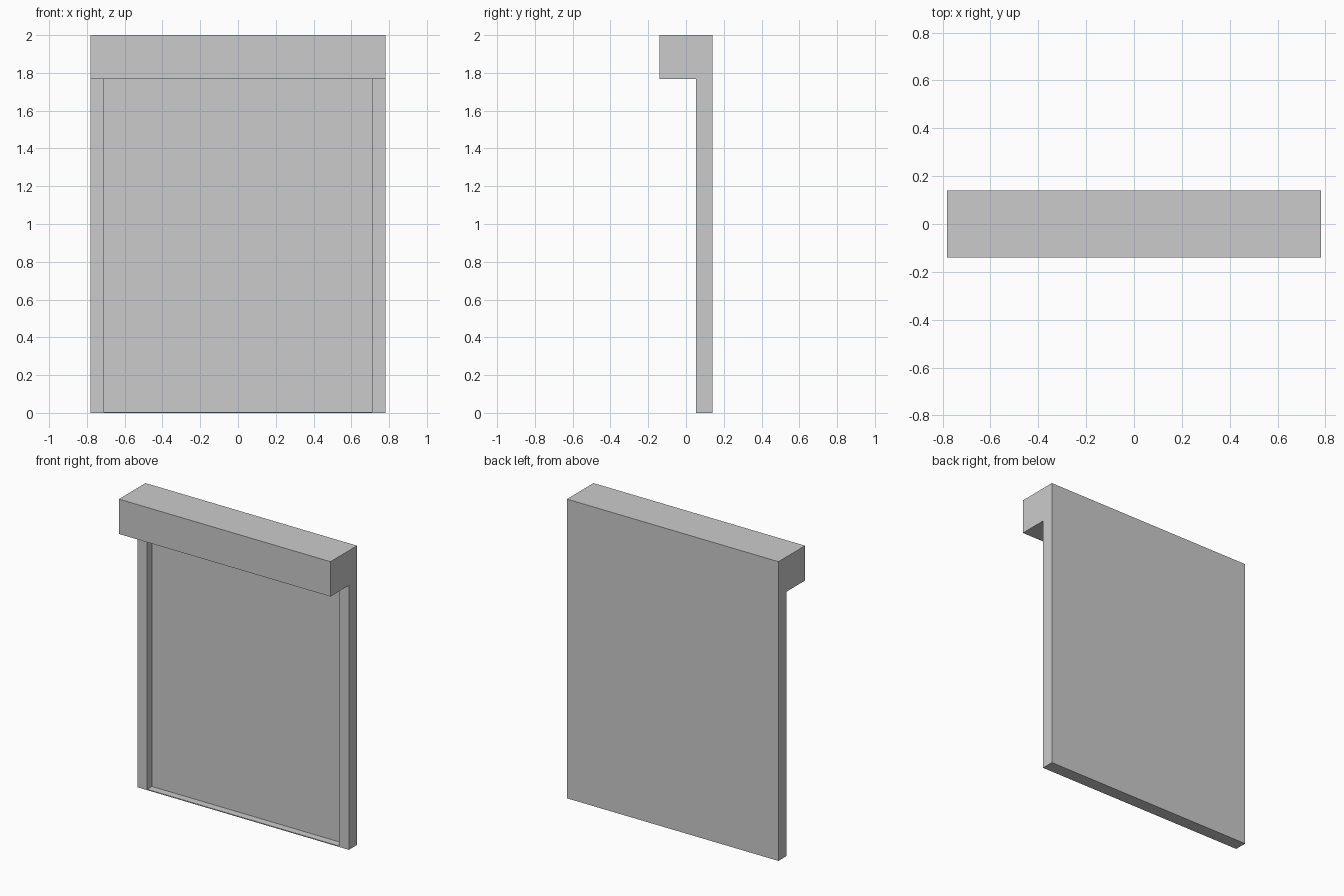
import bpy, bmesh

if "Cube" in bpy.data.objects:
    bpy.data.objects.remove(bpy.data.objects["Cube"])

HALF_W, HALF_D, TOP = 0.782, 0.14, 2.0
HEAD_Z, FRAME_Y = 1.767, 0.054
INNER_X, PANEL_Y, SILL = 0.709, 0.103, 0.006


def extrude_profile(name, profile, half_width):
    """Extrude a (y, z) outline along x."""
    bm = bmesh.new()
    face = bm.faces.new([bm.verts.new((-half_width, y, z)) for y, z in profile])
    ext = bmesh.ops.extrude_face_region(bm, geom=[face])
    verts = [v for v in ext["geom"] if isinstance(v, bmesh.types.BMVert)]
    bmesh.ops.translate(bm, verts=verts, vec=(2 * half_width, 0, 0))
    bmesh.ops.recalc_face_normals(bm, faces=bm.faces)
    mesh = bpy.data.meshes.new(name)
    bm.to_mesh(mesh)
    bm.free()
    obj = bpy.data.objects.new(name, mesh)
    bpy.context.collection.objects.link(obj)
    return obj


# Back panel with overhanging head box, one solid outline
frame = extrude_profile("shutter_frame", [
    (HALF_D, 0), (HALF_D, TOP), (-HALF_D, TOP),
    (-HALF_D, HEAD_Z), (FRAME_Y, HEAD_Z), (FRAME_Y, 0)], HALF_W)

# Recess that leaves the side rails, thin sill and panel
cutter = extrude_profile("recess_cutter", [
    (PANEL_Y, SILL), (PANEL_Y, HEAD_Z), (-0.05, HEAD_Z), (-0.05, SILL)], INNER_X)
cutter.hide_render = True

cut = frame.modifiers.new("recess", 'BOOLEAN')
cut.operation = 'DIFFERENCE'
cut.solver = 'EXACT'
cut.object = cutter

# Apply the cut and remove the helper
bpy.context.view_layer.objects.active = frame
frame.select_set(True)
bpy.ops.object.modifier_apply(modifier=cut.name)
bpy.data.objects.remove(cutter)
